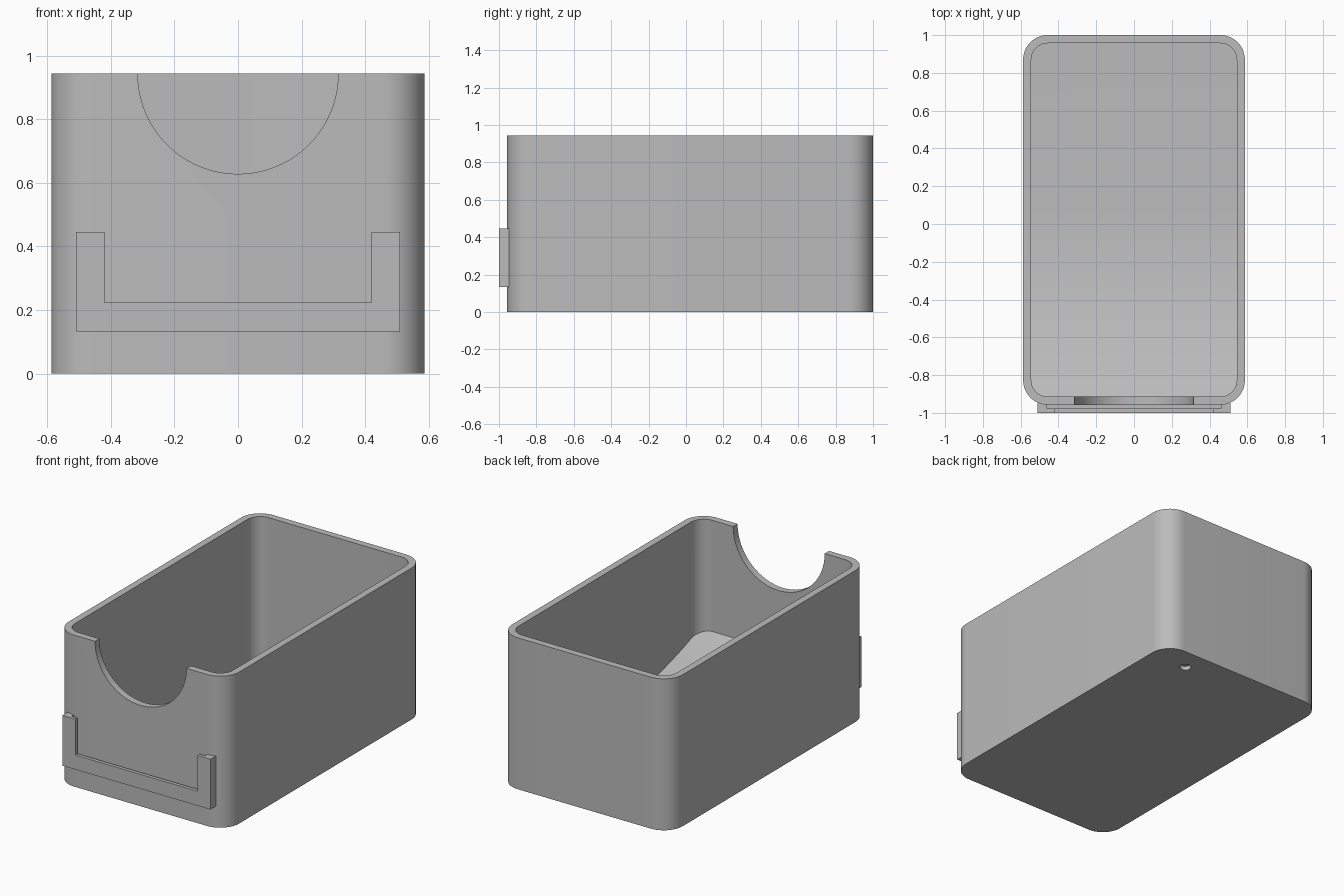
import bpy, bmesh
from math import sin, cos, pi, radians
from mathutils import Vector

cube = bpy.data.objects.get("Cube")
if cube:
    bpy.data.objects.remove(cube)

# Single plastic colour
grey = bpy.data.materials.new("grey plastic")
grey.use_nodes = True
colour = (0.5, 0.5, 0.5, 1)
grey.diffuse_color = colour
grey.node_tree.nodes["Principled BSDF"].inputs["Base Color"].default_value = colour

HALF_X, FRONT, BACK, HEIGHT = 0.587, -0.957, 1.0, 0.943
WALL, RADIUS, FLOOR = 0.043, 0.13, 0.045


def prism(name, points, depth):
    """Extrude a closed outline of 3D points along the depth vector."""
    bm = bmesh.new()
    face = bm.faces.new([bm.verts.new(p) for p in points])
    grown = bmesh.ops.extrude_face_region(bm, geom=[face])["geom"]
    verts = [v for v in grown if isinstance(v, bmesh.types.BMVert)]
    bmesh.ops.translate(bm, verts=verts, vec=Vector(depth))
    bmesh.ops.recalc_face_normals(bm, faces=bm.faces)
    mesh = bpy.data.meshes.new(name)
    bm.to_mesh(mesh)
    bm.free()
    mesh.materials.append(grey)
    obj = bpy.data.objects.new(name, mesh)
    bpy.context.collection.objects.link(obj)
    return obj


def combine(obj, other, operation):
    """Apply a boolean and discard the tool object."""
    mod = obj.modifiers.new(operation, 'BOOLEAN')
    mod.operation, mod.object, mod.solver = operation, other, 'EXACT'
    graph = bpy.context.evaluated_depsgraph_get()
    graph.update()
    mesh = bpy.data.meshes.new_from_object(obj.evaluated_get(graph))
    obj.modifiers.clear()
    obj.data = mesh
    bpy.data.objects.remove(other)


def rounded_outline(inset, z, steps=16):
    """Rounded rectangle of the box plan, moved inwards by inset."""
    r, points = RADIUS - inset, []
    corners = [(1, BACK - RADIUS), (-1, BACK - RADIUS),
               (-1, FRONT + RADIUS), (1, FRONT + RADIUS)]
    for quarter, (side, cy) in enumerate(corners):
        for i in range(steps + 1):
            a = (quarter + i / steps) * pi / 2
            points.append((side * (HALF_X - RADIUS) + r * cos(a), cy + r * sin(a), z))
    return points


def circle(centre, u, v, r, steps=96):
    u, v = Vector(u), Vector(v)
    return [Vector(centre) + r * (u * cos(2 * pi * i / steps) + v * sin(2 * pi * i / steps))
            for i in range(steps)]


# Hollow inside: rounded walls, floor flat at the back and sweeping up to the front
cavity = prism("cavity", rounded_outline(WALL, FLOOR / 2), (0, 0, 2))
ramp_start, ramp_end, steps = 0.1, FRONT, 32
side = [(-1, BACK, 3), (-1, BACK, FLOOR)]
for i in range(steps + 1):
    y = ramp_start + (ramp_end - ramp_start) * i / steps
    side.append((-1, y, FLOOR + 0.2 * (y - ramp_start) ** 2))
side.append((-1, FRONT, 3))
combine(cavity, prism("air_profile", side, (2, 0, 0)), 'INTERSECT')

# Box body with finger notch and small blind hole underneath
body = prism("box_body", rounded_outline(0, 0), (0, 0, HEIGHT))
combine(body, cavity, 'DIFFERENCE')
notch = prism("notch", circle((0, FRONT - 0.1, HEIGHT), (1, 0, 0), (0, 0, 1), 0.315), (0, 0.3, 0))
combine(body, notch, 'DIFFERENCE')
hole = prism("hole", circle((0.33, 0.86, -0.1), (1, 0, 0), (0, 1, 0), 0.033, 32), (0, 0, 0.125))
combine(body, hole, 'DIFFERENCE')


# Label holder: U-shaped spacer against the wall with a wider lip in front
def u_outline(width, y):
    x, bottom, top = 0.51, 0.133, 0.446
    half = [(x, y, bottom), (x, y, top), (x - width, y, top), (x - width, y, bottom + width)]
    return half + [(-px, py, pz) for px, py, pz in reversed(half)]


holder = prism("label_holder", u_outline(0.05, -0.978), (0, FRONT + 0.988, 0))
lip = prism("label_holder_lip", u_outline(0.09, -1.0), (0, 0.022, 0))

bpy.ops.object.select_all(action='DESELECT')
for obj in (body, holder, lip):
    obj.select_set(True)
bpy.context.view_layer.objects.active = body
bpy.ops.object.shade_smooth_by_angle(angle=radians(30))
